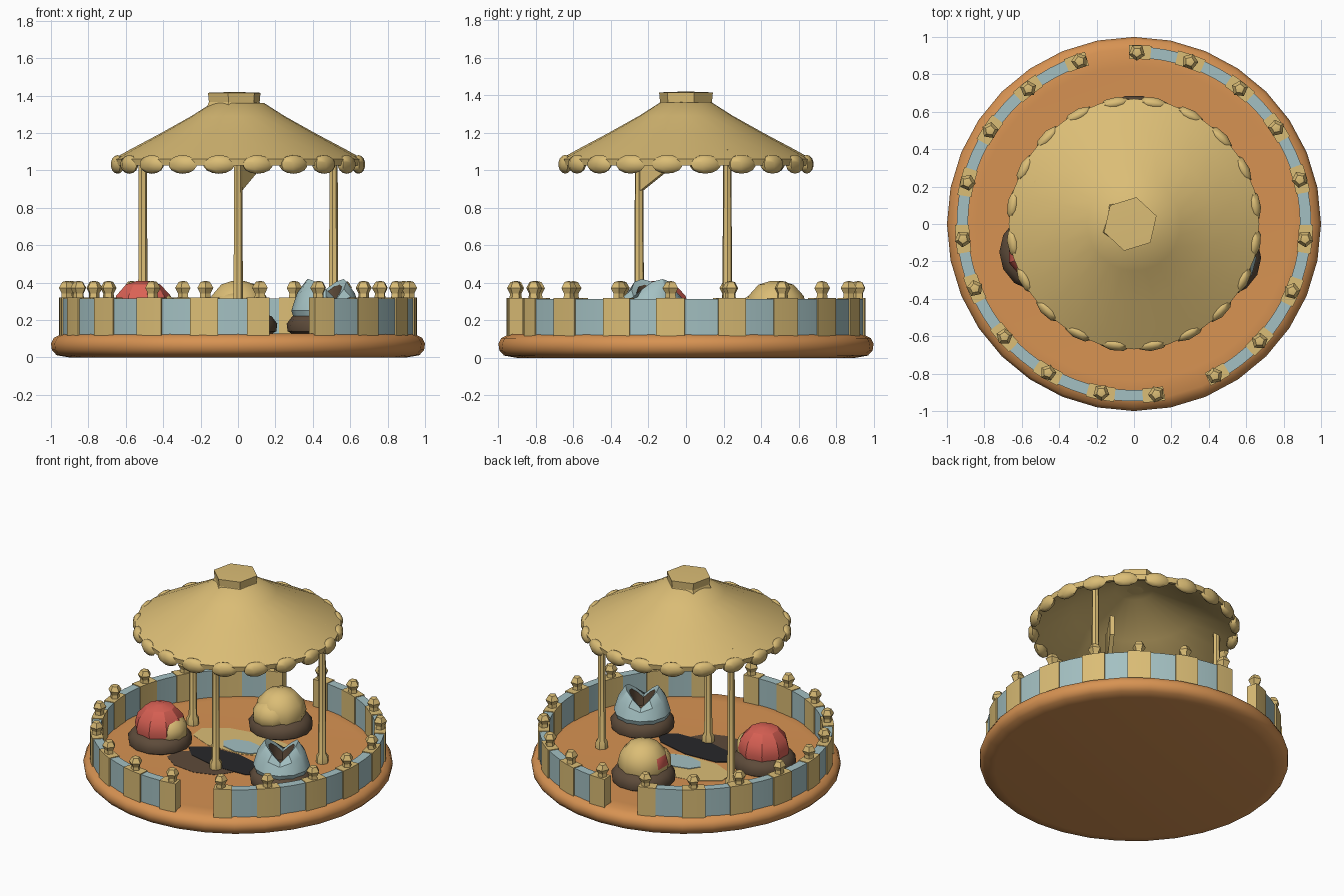
import bpy, bmesh, math
from math import cos, sin, radians, pi
from mathutils import Vector

cube = bpy.data.objects.get("Cube")
if cube:
    bpy.data.objects.remove(cube, do_unlink=True)


def material(name, rgb):
    m = bpy.data.materials.new(name)
    m.use_nodes = True
    m.diffuse_color = (*rgb, 1)
    m.node_tree.nodes["Principled BSDF"].inputs["Base Color"].default_value = (*rgb, 1)
    return m


ORANGE = material("orange deck", (0.68, 0.29, 0.085))
TAN = material("straw tan", (0.71, 0.51, 0.18))
BLUE = material("pale blue", (0.37, 0.53, 0.54))
RED = material("coral red", (0.70, 0.12, 0.09))
BROWN = material("dark brown", (0.11, 0.07, 0.042))
BLACK = material("charcoal", (0.021, 0.021, 0.023))


def finish(name, bm, mats, angle=35, loc=(0, 0, 0)):
    bmesh.ops.recalc_face_normals(bm, faces=bm.faces)
    mesh = bpy.data.meshes.new(name)
    bm.to_mesh(mesh)
    bm.free()
    for m in mats:
        mesh.materials.append(m)
    ob = bpy.data.objects.new(name, mesh)
    ob.location = loc
    bpy.context.collection.objects.link(ob)
    bpy.ops.object.select_all(action="DESELECT")
    ob.select_set(True)
    bpy.context.view_layer.objects.active = ob
    bpy.ops.object.shade_smooth_by_angle(angle=radians(angle))
    return ob


def lathe(name, profile, n, mats, loc=(0, 0, 0), angle=35, turn=0.0, lift=None, rule=None):
    """Spin (radius, height) points; lift(ring, angle) shifts height, rule(ring, centre) picks a material."""
    bm = bmesh.new()
    rings = []
    for k, (r, z) in enumerate(profile):
        if r == 0:
            rings.append([bm.verts.new((0, 0, z))] * n)
            continue
        ring = []
        for i in range(n):
            a = turn + 2 * pi * i / n
            ring.append(bm.verts.new((r * cos(a), r * sin(a), z + (lift(k, a) if lift else 0))))
        rings.append(ring)
    for k in range(len(rings) - 1):
        lo, hi = rings[k], rings[k + 1]
        for i in range(n):
            j = (i + 1) % n
            f = bm.faces.new(list(dict.fromkeys((lo[i], lo[j], hi[j], hi[i]))))
            if rule:
                f.material_index = rule(k, f.calc_center_median())
    return finish(name, bm, mats, angle, loc)


def polar(r, deg, z=0.0):
    return Vector((r * cos(radians(deg)), r * sin(radians(deg)), z))


def arc_panel(name, a0, a1, r0, r1, z0, z1, mat):
    """Curved block between two angles."""
    bm = bmesh.new()
    steps = 2
    sections = []
    for i in range(steps + 1):
        a = a0 + (a1 - a0) * i / steps
        sections.append([bm.verts.new(polar(r, a, z)) for r, z in ((r0, z0), (r1, z0), (r1, z1), (r0, z1))])
    for s, t in zip(sections, sections[1:]):
        for k in range(4):
            m = (k + 1) % 4
            bm.faces.new((s[k], s[m], t[m], t[k]))
    bm.faces.new(sections[0])
    bm.faces.new(sections[-1])
    return finish(name, bm, [mat])


def ellipsoid(name, loc, size, turn, mats, segments=10, rule=None):
    bm = bmesh.new()
    bmesh.ops.create_uvsphere(bm, u_segments=segments, v_segments=7, radius=1)
    bmesh.ops.scale(bm, vec=size, verts=bm.verts)
    if rule:
        for f in bm.faces:
            f.material_index = rule(f.calc_center_median())
    ob = finish(name, bm, mats, 50, loc)
    ob.rotation_euler.z = turn
    return ob


def plate(name, cx, cy, rx, ry, top, mat, n=9, turn=0.0):
    """Thin painted patch on the floor."""
    ob = lathe(name, [(0, 0), (1, 0), (1, 1), (0, 1)], n, [mat], (cx, cy, FLOOR - 0.002))
    ob.scale = (rx, ry, top + 0.002)
    ob.rotation_euler.z = turn
    return ob


# Round platform
FLOOR = 0.125
lathe("platform", [(0, 0), (0.90, 0.0), (0.97, 0.012), (0.995, 0.04), (1.0, 0.075), (0.985, 0.105),
                   (0.94, 0.128), (0.84, FLOOR), (0, FLOOR)], 32, [ORANGE], angle=50)

# Painted floor patches
plate("tan_floor_patch", -0.08, 0.17, 0.36, 0.17, 0.002, TAN, turn=0.1)
plate("brown_floor_patch", -0.12, -0.24, 0.25, 0.15, 0.002, BROWN)
plate("black_floor_patch", 0.0, -0.12, 0.33, 0.12, 0.004, BLACK, 8, -0.1)
plate("blue_floor_patch", -0.04, 0.11, 0.15, 0.09, 0.006, BLUE, 8)

# Fence in two runs: tan panels carry the posts, blue panels fill between
FENCE_TOP = 0.32
HALF = 4.6
runs = {"right": [-62, -43, -23, -5, 15, 34, 52, 71, 89],
        "left": [108.5, 128, 147, 166, 185, 202, 221, 240, 259, 277.5]}
for side, angles in runs.items():
    last = len(angles) - 1
    for i, a in enumerate(angles):
        start = a - (2.6 if i == 0 else HALF)
        stop = a + (2.6 if i == last else HALF)
        arc_panel(f"{side}_tan_panel_{i}", start, stop, 0.882, 0.957, 0.11, FENCE_TOP, TAN)
        if i < last:
            arc_panel(f"{side}_blue_panel_{i}", stop, angles[i + 1] - HALF, 0.888, 0.948, 0.11,
                      FENCE_TOP - 0.005, BLUE)
        knob = polar(0.918, a, FENCE_TOP)
        lathe(f"{side}_post_knob_{i}", [(0, -0.03), (0.034, -0.03), (0.029, 0.022), (0.045, 0.052),
                                        (0.026, 0.084), (0, 0.09)], 5, [TAN], knob, 25, radians(a * 3))

# Canopy poles with flared feet
for name, x, y in (("front_pole", 0, -0.25), ("left_pole", 0.51, 0.22), ("right_pole", -0.51, 0.22)):
    lathe(name, [(0, 0.11), (0.042, 0.11), (0.042, 0.165), (0.027, 0.19), (0.023, 1.0), (0.023, 1.11), (0, 1.11)],
          7, [TAN], (x, y, 0))

# Triangular bracket at the head of the front pole
bm = bmesh.new()
out = Vector((0.10, 0.15, 0))
thick = Vector((0.012, -0.008, 0))
root = Vector((0, -0.25, 0))
tri = [root + Vector((0, 0, 0.88)), root + Vector((0, 0, 1.12)), root + out + Vector((0, 0, 1.14)),
       root + out + Vector((0, 0, 1.0))]
front = [bm.verts.new(p + thick) for p in tri]
back = [bm.verts.new(p - thick) for p in tri]
bm.faces.new(front)
bm.faces.new(back)
for k in range(4):
    m = (k + 1) % 4
    bm.faces.new((front[k], front[m], back[m], back[k]))
finish("pole_bracket", bm, [TAN])

# Conical canopy, hollow underneath, with a faceted cap
lathe("canopy", [(0, 1.37), (0.14, 1.36), (0.25, 1.29), (0.42, 1.195), (0.58, 1.11), (0.67, 1.06),
                 (0.665, 1.025), (0.635, 1.03), (0.40, 1.17), (0.12, 1.32), (0, 1.33)], 24, [TAN])
lathe("canopy_cap", [(0, 1.32), (0.155, 1.335), (0.142, 1.365), (0.147, 1.415), (0, 1.42)], 6, [TAN],
      (-0.02, 0, 0), 25, 0.3)

# Scalloped valance
COUNT = 20
for i in range(COUNT):
    a = 360 * i / COUNT + 9
    ellipsoid(f"scallop_{i}", polar(0.652, a, 1.032), (0.035, 0.085, 0.05), radians(a), [TAN], 7)

# Ride cars: dark bumper, domed body and a nose facing the middle
bumper = [(0, 0.115), (0.16, 0.115), (0.205, 0.14), (0.21, 0.18), (0.18, 0.22), (0.13, 0.235), (0, 0.235)]
body = [(0.155, 0.20), (0.168, 0.26), (0.15, 0.33), (0.095, 0.39), (0.03, 0.41), (0, 0.41)]
RED_AT, TAN_AT, BLUE_AT = (-0.51, -0.15, 0), (0, 0.48, 0), (0.47, -0.18, 0)
for name, at in (("red_car", RED_AT), ("tan_car", TAN_AT), ("blue_car", BLUE_AT)):
    lathe(name + "_bumper", bumper, 14, [BROWN], at, 50)

lathe("red_car_body", body, 9, [RED], RED_AT, 30)
ellipsoid("red_car_nose", (RED_AT[0] + 0.075, RED_AT[1], 0.25), (0.12, 0.125, 0.105), 0, [TAN])
lathe("tan_car_body", body, 9, [TAN, RED], TAN_AT, 40,
      rule=lambda k, c: int(c.x < -0.11 and abs(c.y) < 0.07 and c.z > 0.25 and c.z < 0.34))
ellipsoid("tan_car_nose", (TAN_AT[0] - 0.02, TAN_AT[1] - 0.075, 0.25), (0.13, 0.12, 0.105), 0, [TAN])

# Open blue car: two raised sides with a notch between, brown seat inside
AXIS = radians(30)
shell = [(0.165, 0.19), (0.185, 0.25), (0.155, 0.30), (0.11, 0.31), (0.085, 0.30), (0.07, 0.25), (0, 0.245)]
rise = {2: 0.05, 3: 0.11, 4: 0.09}
lathe("blue_car_body", shell, 12, [BLUE, BROWN], BLUE_AT, 30, AXIS,
      lift=lambda k, a: rise.get(k, 0) * abs(cos(a - AXIS)),
      rule=lambda k, c: int(k >= 4))
